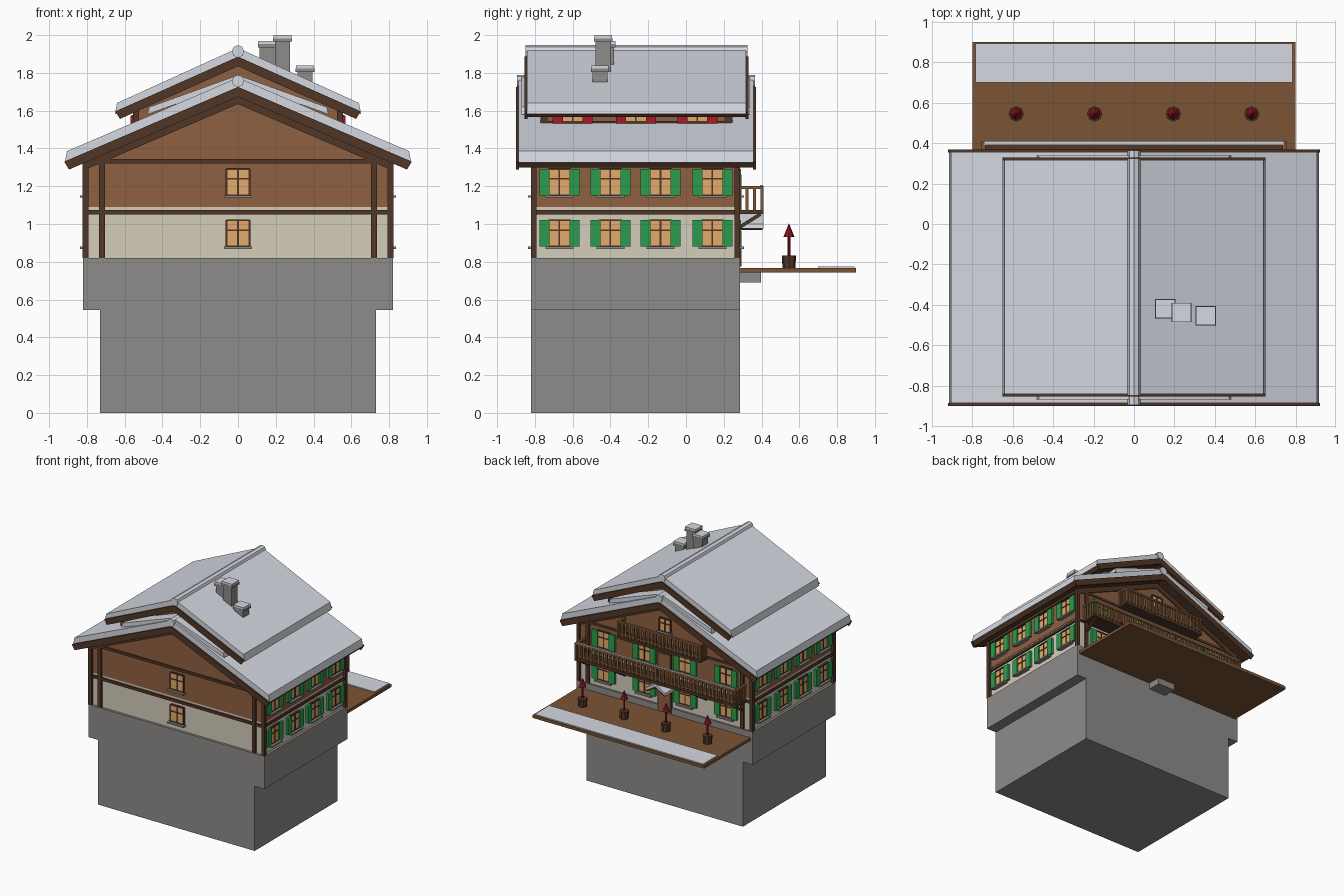
import bpy, bmesh
from math import pi, atan2, hypot
from mathutils import Matrix, Vector

if "Cube" in bpy.data.objects:
    bpy.data.objects.remove(bpy.data.objects["Cube"])


def mat(name, r, g, b):
    m = bpy.data.materials.new(name)
    m.diffuse_color = [(c / 255) ** 2.2 for c in (r, g, b)] + [1]
    m.use_nodes = True
    m.node_tree.nodes["Principled BSDF"].inputs["Base Color"].default_value = m.diffuse_color
    return m


STONE = mat("stone", 140, 139, 137)
CREAM = mat("plaster", 212, 204, 186)
WOOD = mat("wood", 142, 96, 68)
DARK = mat("dark_wood", 82, 57, 43)
DECK = mat("deck_wood", 122, 84, 56)
RAIL = mat("rail_wood", 128, 90, 58)
SNOW = mat("snow", 212, 216, 224)
GLASS = mat("lit_glass", 226, 170, 108)
GREEN = mat("green", 46, 155, 78)
RED = mat("red", 170, 32, 42)
TREE = mat("red_leaves", 145, 28, 38)

parts = {}


def part(name, m):
    if name not in parts:
        parts[name] = (bmesh.new(), m)
    return parts[name][0]


def box(name, m, x, y, z, M=Matrix()):
    """Box from (min, max) pairs, optionally moved by a matrix."""
    c = Matrix.Translation([(a + b) / 2 for a, b in (x, y, z)])
    s = Matrix.Diagonal([abs(b - a) for a, b in (x, y, z)] + [1])
    bmesh.ops.create_cube(part(name, m), size=1, matrix=M @ c @ s)


def prism(name, m, pts, y0, y1):
    """Extrude an (x, z) outline along y."""
    bm = part(name, m)
    f = bm.faces.new([bm.verts.new((x, y0, z)) for x, z in pts])
    r = bmesh.ops.extrude_face_region(bm, geom=[f])
    vs = [v for v in r["geom"] if isinstance(v, bmesh.types.BMVert)]
    bmesh.ops.translate(bm, verts=vs, vec=(0, y1 - y0, 0))


def chevron(name, m, top, slope, half, thick, lean, y0, y1):
    """Gable-shaped slab; lean shifts the lower edge of the eaves outward."""
    h2 = half + lean
    right = [(half, top - slope * half), (h2, top - thick - slope * h2)]
    left = [(-x, z) for x, z in reversed(right)]
    prism(name, m, [(0, top)] + right + [(0, top - thick)] + left, y0, y1)


def cone(name, m, r1, r2, depth, M, n=8):
    bmesh.ops.create_cone(part(name, m), cap_ends=True, segments=n,
                          radius1=r1, radius2=r2, depth=depth, matrix=M)


def window(x, y, z, turn, shutter=None, h=0.14, w=0.12):
    """Window on a wall; local -y points out of the wall."""
    M = Matrix.Translation((x, y, z)) @ Matrix.Rotation(turn, 4, 'Z')
    a, b = w / 2, h / 2
    box("window_panes", GLASS, (-a, a), (-.008, .01), (-b, b), M)
    for s in (-1, 1):
        box("window_frames", DARK, (s * a - .005, s * a + .005), (-.014, .01), (-b, b), M)
        box("window_frames", DARK, (-a, a), (-.014, .01), (s * b - .005, s * b + .005), M)
        if shutter:
            box("shutters_" + shutter.name, shutter, (s * .052, s * .106),
                (-.018, .005), (-b, b), M)
    box("window_frames", DARK, (-.004, .004), (-.013, .01), (-b, b), M)
    box("window_frames", DARK, (-a, a), (-.013, .01), (b * .2, b * .2 + .007), M)
    box("window_sills", STONE, (-a - .015, a + .015), (-.034, .01), (-b - .013, -b), M)


def balcony(name, half, y0, y1, z):
    """Floor, rails and balusters."""
    box(name + "_floor", DARK, (-half, half), (y0, y1), (z - .022, z))
    box(name + "_railing", RAIL, (-half, half), (y1 - .02, y1), (z + .11, z + .125))
    box(name + "_railing", RAIL, (-half, half), (y1 - .016, y1 - .004), (z + .015, z + .027))
    n = round(2 * half / .036)
    for i in range(n + 1):
        x = -half + .01 + (2 * half - .02) * i / n
        box(name + "_railing", RAIL, (x - .009, x + .009), (y1 - .015, y1 - .005), (z, z + .115))
    for s in (-1, 1):
        e = s * (half - .01)
        box(name + "_railing", RAIL, (e - .01, e + .01), (y0, y1), (z + .11, z + .125))
        for i in range(4):
            y = y0 + .012 + (y1 - y0 - .02) * i / 3
            box(name + "_railing", RAIL, (e - .006, e + .006), (y - .008, y + .008), (z, z + .115))


# Stone base and walls
box("lower_foundation", STONE, (-.73, .73), (-.82, .285), (0, .545))
box("upper_foundation", STONE, (-.82, .82), (-.82, .285), (.545, .82))
box("ground_floor_wall", CREAM, (-.8, .8), (-.8, .27), (.82, 1.09))
prism("upper_floor_wall", WOOD, [(-.803, 1.09), (.803, 1.09), (.803, 1.34), (0, 1.69), (-.803, 1.34)],
      -.803, .273)
prism("attic_wall", WOOD, [(-.55, 1.42), (.55, 1.42), (.55, 1.6), (0, 1.85), (-.55, 1.6)], -.76, .235)

# Posts and bands
for y in (-.806, .271):
    for s in (-1, 1):
        for x, top in ((.807, 1.345), (.72, 1.385)):
            box("wall_posts", DARK, (s * x - .015, s * x + .015), (y - .015, y + .015), (.82, top))
    for z in (1.062, 1.332):
        box("wall_bands", DARK, (-.81, .81), (y - .009, y + .009), (z - .011, z + .011))
    chevron("gable_trim", DARK, 1.68, .43, .81, .045, -.01, y - .012, y + .012)
for s in (-1, 1):
    for z in (1.062, 1.32):
        box("wall_bands", DARK, (s * .79, s * .812), (-.8, .27), (z - .011, z + .011))
    box("attic_bands", DARK, (s * .54, s * .558), (-.77, .24), (1.53, 1.545))
    for y in (-.75, .225):
        box("attic_posts", DARK, (s * .54 - .015, s * .54 + .015), (y - .02, y + .02), (1.45, 1.6))

# Main roof and raised roof: boards, verges, snow, ridge caps
for name, top, sl, half, th, y0, y1, stop, shalf, ssl in (
        ("main_roof", 1.72, .43, .92, .047, -.9, .37, 1.775, .905, .43),
        ("raised_roof", 1.88, .446, .65, .045, -.855, .33, 1.932, .64, .455)):
    chevron(name + "_boards", DARK, top, sl, half - .01, th - .008, -.02, y0 + .015, y1 - .015)
    for a in (y0, y1 - .015):
        chevron(name + "_verges", DARK, top + .006, sl, half, th + .006, -.025, a, a + .015)
    chevron(name + "_snow", SNOW, stop, ssl, shalf, .054, .012, y0 + .013, y1 - .013)
    cone(name + "_ridge_cap", SNOW, .033, .033, y1 - y0 - .01,
         Matrix.Translation((0, (y0 + y1) / 2, stop - .018)) @ Matrix.Rotation(pi / 2, 4, 'X'))
# Snow drift under the raised roof
chevron("snow_drift", SNOW, 1.788, .36, .47, .035, .01, -.87, .34)

# Chimneys with snow caps
for x, y, top in ((.155, -.42, 1.97), (.235, -.438, 2.0), (.355, -.455, 1.84)):
    box("chimneys", STONE, (x - .04, x + .04), (y - .04, y + .04), (1.6, top - .03))
    box("chimney_caps", STONE, (x - .05, x + .05), (y - .048, y + .048), (top - .035, top - .018))
    box("chimney_snow", SNOW, (x - .048, x + .048), (y - .046, y + .046), (top - .018, top))

# Windows on every side
for z in (.95, 1.222):
    window(0, -.803, z, 0)
    for y in (-.67, -.4, -.135, .14):
        window(.803, y, z, pi / 2, GREEN)
        window(-.803, y, z, -pi / 2, GREEN)
    for x in (-.57, -.19, .19, .57):
        window(x, .273, z, pi, GREEN)
for y in (-.6, -.265, .06):
    window(.55, y, 1.522, pi / 2, RED, .1)
    window(-.55, y, 1.522, -pi / 2, RED, .1)
window(0, .273, 1.5, pi, None, .11, .1)

# Doors on the back
for z, h in ((.775, .2), (1.075, .2)):
    box("door_frames", DARK, (-.062, .062), (.265, .289), (z, z + h))
    box("doors", WOOD, (-.05, .05), (.265, .293), (z, z + h - .012))

# Gabled porch over the door
chevron("porch_roof", DARK, 1.035, .6, .09, .018, -.008, .27, .405)
chevron("porch_snow", SNOW, 1.055, .6, .092, .02, .004, .27, .41)

# Balconies and slanted braces
balcony("long_balcony", .755, .27, .41, 1.075)
balcony("gable_balcony", .39, .27, .365, 1.34)
box("rail_snow", SNOW, (-.74, .74), (.392, .408), (1.2, 1.206))
for x in (-.72, -.38, .38, .72):
    d = Vector((.12, .075))
    M = Matrix.Translation((x, .335, 1.015)) @ Matrix.Rotation(atan2(d.y, d.x), 4, 'X')
    L = hypot(*d) / 2
    box("balcony_braces", DARK, (-.01, .01), (-L, L), (-.009, .009), M)

# Terrace with snow strip and support block
box("terrace", DECK, (-.8, .8), (.28, .9), (.743, .768))
box("terrace_snow", SNOW, (-.785, .785), (.7, .893), (.766, .776))
box("terrace_support", STONE, (-.08, .08), (.28, .397), (.69, .745))

# Potted trees
for x in (-.583, -.195, .195, .583):
    def at(z):
        return Matrix.Translation((x, .545, z))
    cone("tree_pots", DARK, .034, .038, .066, at(.8))
    cone("tree_trunks", TREE, .007, .007, .13, at(.88), 6)
    cone("tree_crowns", TREE, .03, .001, .072, at(.966))

# Turn every part into an object
for name, (bm, m) in parts.items():
    bmesh.ops.recalc_face_normals(bm, faces=bm.faces[:])
    me = bpy.data.meshes.new(name)
    bm.to_mesh(me)
    bm.free()
    me.materials.append(m)
    bpy.context.collection.objects.link(bpy.data.objects.new(name, me))
